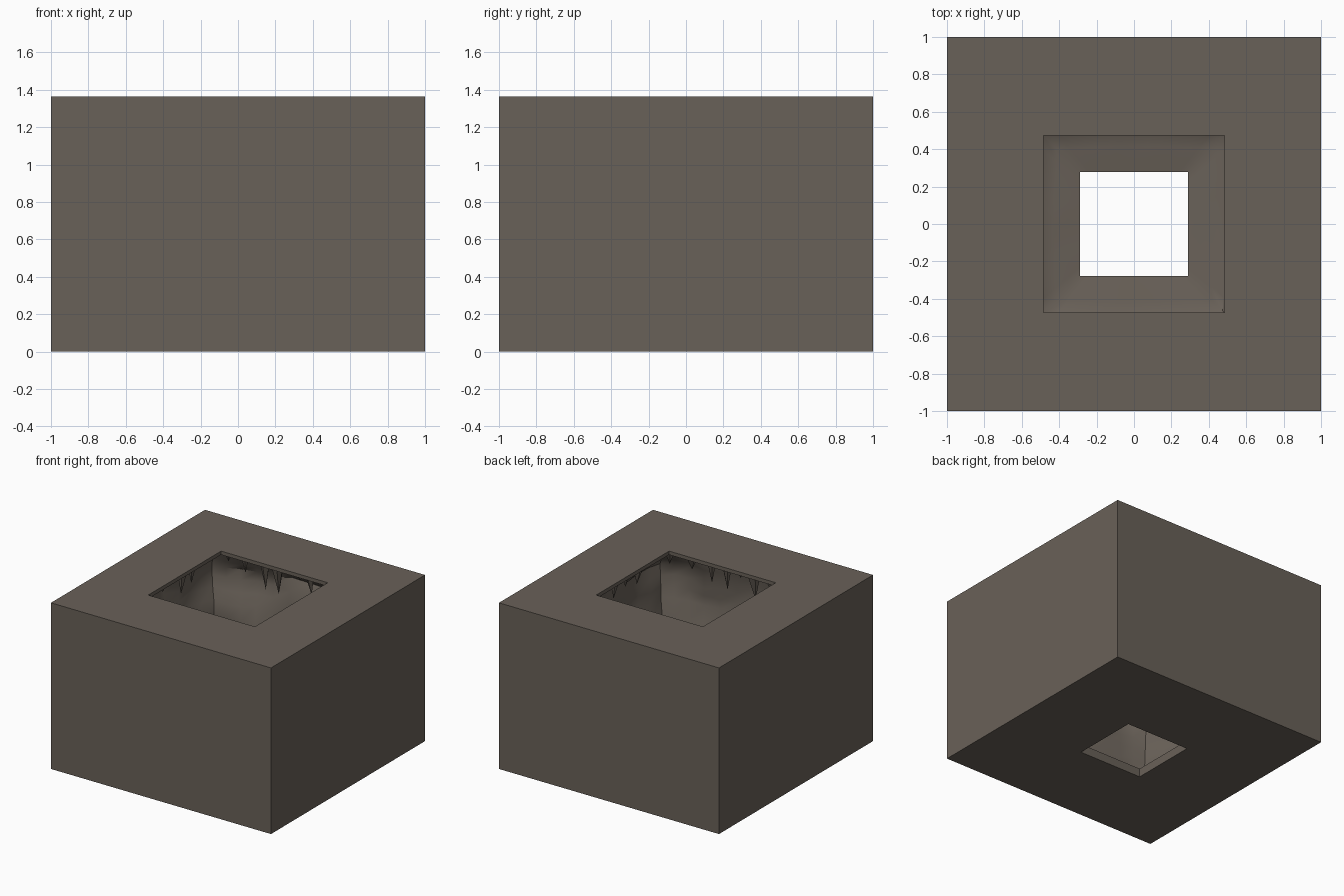
import bpy, bmesh, math, random
from mathutils import Vector, noise

if "Cube" in bpy.data.objects:
    bpy.data.objects.remove(bpy.data.objects["Cube"])

random.seed(4)
H = 1.365
TOP = (0.485, 0.473)      # half sizes of the top opening
LOW = (0.288, 0.277)      # half sizes of the bottom opening

rock = bpy.data.materials.new("brown rock")
rock.diffuse_color = (0.141, 0.119, 0.098, 1)
rock.use_nodes = True
rock.node_tree.nodes["Principled BSDF"].inputs["Base Color"].default_value = rock.diffuse_color


def make_object(name, bm):
    me = bpy.data.meshes.new(name)
    bm.to_mesh(me)
    bm.free()
    me.materials.append(rock)
    ob = bpy.data.objects.new(name, me)
    bpy.context.collection.objects.link(ob)
    return ob


def ring(bm, hx, hy, z, n, roundness=0.0, rough=0.0):
    """Counter-clockwise square ring with n segments per side, optionally rounded and rough."""
    corners = [(-1, -1), (1, -1), (1, 1), (-1, 1)]
    out = []
    for k in range(4):
        (ax, ay), (bx, by) = corners[k], corners[(k + 1) % 4]
        for i in range(n):
            t = i / n
            u, v = ax + (bx - ax) * t, ay + (by - ay) * t
            s = 1 + roundness * (1.08 / math.hypot(u, v) - 1)
            p = Vector((u * s * hx, v * s * hy, z))
            d = rough * (noise.noise(p * 3.5) + 0.5 * noise.noise(p * 8))
            out.append(bm.verts.new((p.x * (1 + d), p.y * (1 + d), z + d * 0.3)))
    return out


def loft(bm, rings):
    for a, b in zip(rings, rings[1:]):
        m = len(a)
        for j in range(m):
            k = (j + 1) % m
            bm.faces.new((a[j], a[k], b[k], b[j]))


# outer block: bottom lip, underside, four sides, top, top lip
bm = bmesh.new()
loft(bm, [ring(bm, hx, hy, z, 1) for hx, hy, z in (
    (*LOW, 0.07), (*LOW, 0), (1, 1, 0), (1, 1, H), (*TOP, H), (*TOP, H - 0.03))])
make_object("outer_block", bm)

# cavern lining: ceiling, rough walls, bowl-shaped floor
profile = [(*TOP, 1.335, 0, 0), (0.62, 0.61, 1.325, .15, .03), (0.78, 0.78, 1.25, .4, .08),
           (0.86, 0.86, 1.05, .5, .09), (0.84, 0.84, 0.8, .5, .09), (0.77, 0.77, 0.45, .5, .07),
           (0.65, 0.65, 0.2, .35, .05), (0.49, 0.48, 0.10, .1, .02), (*LOW, 0.07, 0, 0)]
bm = bmesh.new()
rings = []
for a, b in zip(profile, profile[1:]):
    for i in range(3):
        rings.append(ring(bm, *[p + (q - p) * i / 3 for p, q in zip(a, b)][:3], 12,
                          *[p + (q - p) * i / 3 for p, q in zip(a, b)][3:]))
rings.append(ring(bm, *profile[-1][:3], 12))
loft(bm, rings)
lining = make_object("cavern_lining", bm)
bpy.context.view_layer.objects.active = lining
lining.select_set(True)
bpy.ops.object.shade_smooth_by_angle(angle=math.radians(30))

# jagged rocks hanging from the cavern ceiling around the opening
bm = bmesh.new()
count = 36
for i in range(count):
    a = 2 * math.pi * (i + random.uniform(-.3, .3)) / count
    s = random.uniform(0.66, 0.76) / max(abs(math.cos(a)), abs(math.sin(a)))
    s = min(s, 0.88)
    r, length = random.uniform(0.05, 0.085), random.uniform(0.12, 0.32)
    x, y = s * math.cos(a), s * math.sin(a)
    base = []
    for k in range(5):
        t = 2 * math.pi * k / 5 + random.uniform(-.3, .3)
        base.append(bm.verts.new((x + r * math.cos(t), y + r * math.sin(t), 1.335)))
    tip = bm.verts.new((x * 1.04, y * 1.04, 1.335 - length))
    for k in range(5):
        bm.faces.new((base[(k + 1) % 5], base[k], tip))
    bm.faces.new(base)
make_object("hanging_rocks", bm)
